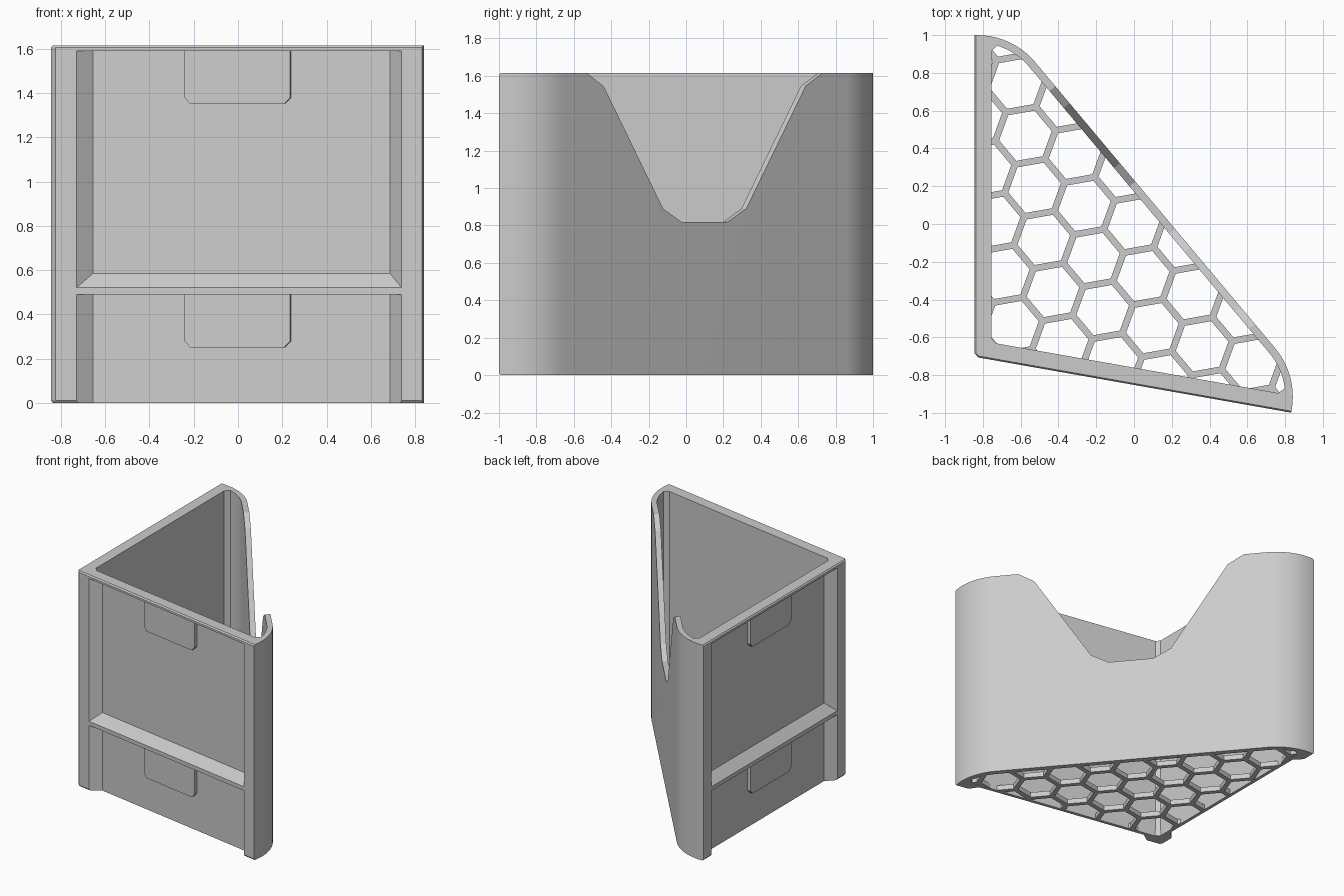
import bpy, bmesh, math
from mathutils import Vector

if "Cube" in bpy.data.objects:
    bpy.data.objects.remove(bpy.data.objects["Cube"])

H = 1.615             # total height
L = 1.703             # length of each flat side
C = Vector((-0.845, -0.703))   # corner where the flat sides meet (100 degrees)
R10 = math.radians(10)
AXES = {"left": (Vector((0, 1)), Vector((1, 0))),
        "front": (Vector((math.cos(R10), -math.sin(R10))),
                  Vector((math.sin(R10), math.cos(R10))))}

grey = bpy.data.materials.new("light grey")
grey.diffuse_color = (0.6, 0.6, 0.6, 1)
grey.use_nodes = True
grey.node_tree.nodes["Principled BSDF"].inputs["Base Color"].default_value = grey.diffuse_color


def place(side, depth, along):
    """Point given by its depth behind a flat side and distance along it."""
    s, n = AXES[side]
    return C + s * along + n * depth


def outline(half):
    """Mirror half of the plan about the corner's axis into a closed loop."""
    return ([place("front", *p) for p in half]
            + [place("left", *p) for p in reversed(half)])


def arc(radius, start):
    angles = [math.radians(start + (50 - start) * i / 10) for i in range(11)]
    return [(0.015 + radius * math.sin(t), L - 0.4 + radius * math.cos(t)) for t in angles]


def loft(name, rings):
    """Solid through equal-length rings of 3D points, capped at both ends."""
    bm = bmesh.new()
    vs = [[bm.verts.new(p) for p in ring] for ring in rings]
    n = len(rings[0])
    for lo, hi in zip(vs, vs[1:]):
        for i in range(n):
            j = (i + 1) % n
            bm.faces.new((lo[i], lo[j], hi[j], hi[i]))
    bm.faces.new(vs[0][::-1])
    bm.faces.new(vs[-1])
    bmesh.ops.recalc_face_normals(bm, faces=bm.faces)
    mesh = bpy.data.meshes.new(name)
    bm.to_mesh(mesh)
    bm.free()
    mesh.materials.append(grey)
    ob = bpy.data.objects.new(name, mesh)
    bpy.context.collection.objects.link(ob)
    return ob


def at(loop, z):
    return [(p.x, p.y, z) for p in loop]


def cut(target, cutters):
    """Subtract the cutters, then remove them."""
    for c in cutters:
        mod = target.modifiers.new("cut", "BOOLEAN")
        mod.object, mod.operation, mod.solver = c, "DIFFERENCE", "EXACT"
    dg = bpy.context.evaluated_depsgraph_get()
    mesh = bpy.data.meshes.new_from_object(target.evaluated_get(dg))
    target.modifiers.clear()
    target.data = mesh
    for c in cutters:
        bpy.data.objects.remove(c)


def smooth(ob):
    bpy.ops.object.select_all(action="DESELECT")
    ob.select_set(True)
    bpy.context.view_layer.objects.active = ob
    bpy.ops.object.shade_smooth_by_angle(angle=math.radians(25))


# Bin body with small chamfers along the flat sides
def outer(e):
    return outline([(e, 0.02), (e, L)] + arc(0.4, 0))


def inner(g):
    return outline([(0.09 - g, 0.10), (0.09 - g, L - 0.085)] + arc(0.36 + g, 17))


body = loft("bin_wall", [at(outer(e), z) for z, e in
                         ((0, 0.008), (0.01, 0), (H - 0.01, 0), (H, 0.008))])
cutters = [loft("cavity", [at(inner(0), -0.1), at(inner(0), H + 0.1)])]


# Dovetail recesses in both flat sides, open at the bottom
def recess(side, z_out, z_in, top):
    rings = []
    for d, z in ((-0.02, z_out - (z_in - z_out) * 0.02 / 0.065), (0.065, z_in)):
        a, b = place(side, d, 0.117 + d), place(side, d, 1.609 - d)
        rings.append([(a.x, a.y, z), (b.x, b.y, z), (b.x, b.y, top), (a.x, a.y, top)])
    return loft("recess", rings)


for side in AXES:
    cutters.append(recess(side, -0.1, -0.1, 0.49))
    cutters.append(recess(side, 0.52, 0.585, 1.59))

# Access notch through the diagonal wall
u = Vector((math.cos(math.radians(40)), math.sin(math.radians(40))))
t = Vector((-u.y, u.x))
half = [(0.163, 0.82), (0.29, 0.89), (0.705, 1.545), (0.822, H), (0.822, H + 0.1)]
profile = half + [(-w, z) for w, z in reversed(half)]
mid = (place("left", *arc(0.4, 0)[-1]) + place("front", *arc(0.4, 0)[-1])) / 2
cutters.append(loft("notch", [[(*(mid + u * k + t * w), z) for w, z in profile]
                              for k in (-0.1, 0.1)]))
cut(body, cutters)
smooth(body)

# Honeycomb floor
PITCH, STRUT, FLOOR = 0.28, 0.035, 0.04
floor = loft("honeycomb_floor", [at(inner(0.004), 0.001), at(inner(0.004), FLOOR)])
holes = bmesh.new()
r = (PITCH - STRUT) / math.sqrt(3)
d1 = Vector((math.cos(math.radians(40)), math.sin(math.radians(40)))) * PITCH
d2 = Vector((math.cos(math.radians(100)), math.sin(math.radians(100)))) * PITCH
for i in range(-8, 9):
    for j in range(-8, 9):
        c = d1 * i + d2 * j
        if max(abs(c.x), abs(c.y)) > 1.1:
            continue
        ring = [c + Vector((math.cos(a), math.sin(a))) * r
                for a in (math.radians(10 + 60 * k) for k in range(6))]
        lo = [holes.verts.new((p.x, p.y, -0.1)) for p in ring]
        hi = [holes.verts.new((p.x, p.y, 0.2)) for p in ring]
        holes.faces.new(lo[::-1])
        holes.faces.new(hi)
        for k in range(6):
            m = (k + 1) % 6
            holes.faces.new((lo[k], lo[m], hi[m], hi[k]))
mesh = bpy.data.meshes.new("holes")
holes.to_mesh(mesh)
holes.free()
cutter = bpy.data.objects.new("holes", mesh)
bpy.context.collection.objects.link(cutter)
cut(floor, [cutter])

# Raised tabs hanging in each recess
for side in AXES:
    for label, z in (("upper", 1.35), ("lower", 0.25)):
        a, b, k = 0.605, 1.09, 0.028
        shape = [(a + k, z), (b - k, z), (b, z + k), (b, z + 0.245), (a, z + 0.245), (a, z + k)]
        loft(f"{side}_{label}_tab", [[(*place(side, d, s), h) for s, h in shape]
                                     for d in (0.04, 0.075)])
